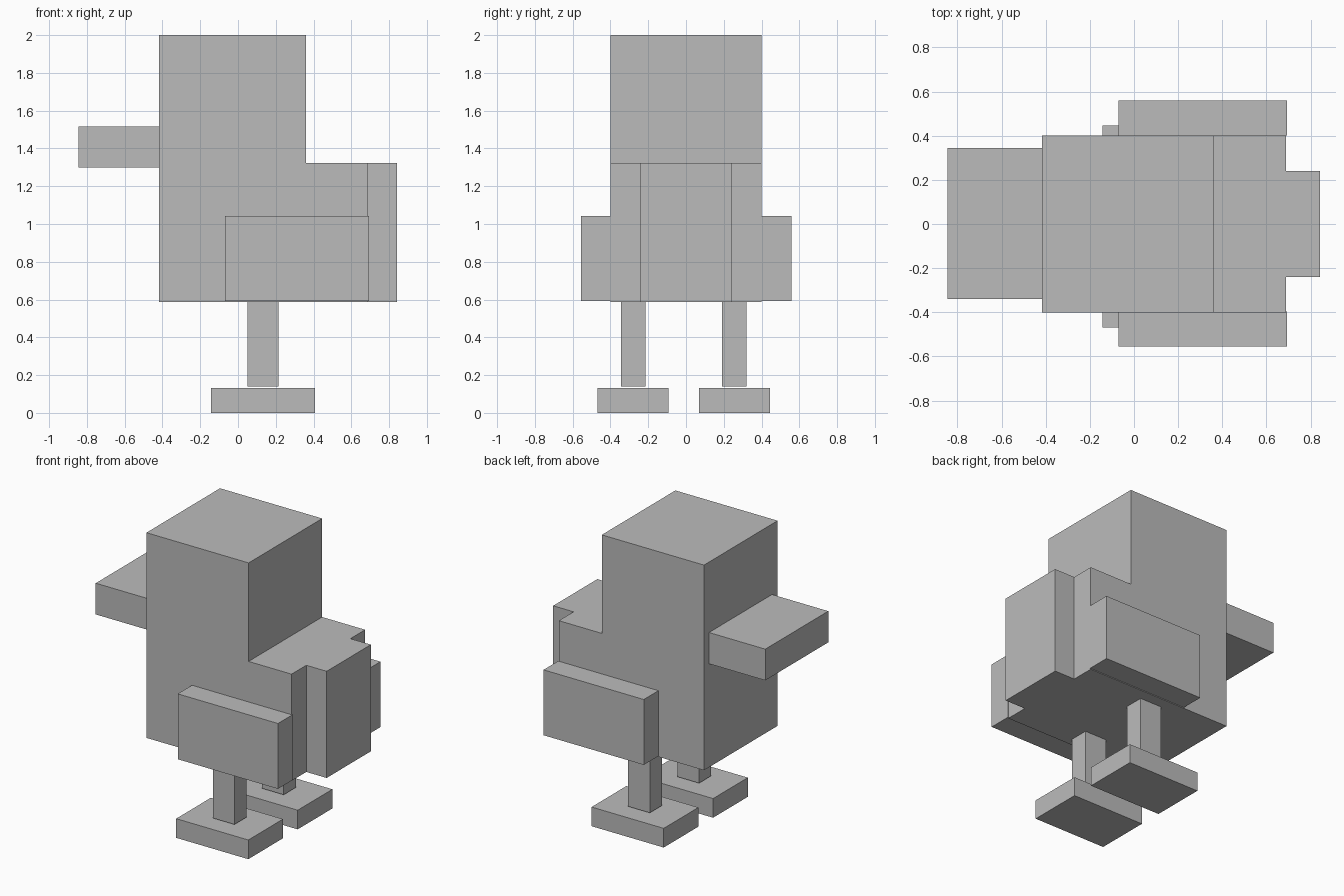
import bpy
import bmesh
from mathutils import Vector

cube = bpy.data.objects.get("Cube")
if cube:
    bpy.data.objects.remove(cube, do_unlink=True)

grey = bpy.data.materials.new("plain grey")
grey.use_nodes = True
color = (0.5, 0.5, 0.5, 1)
grey.diffuse_color = color
grey.node_tree.nodes["Principled BSDF"].inputs["Base Color"].default_value = color


def finish(bm, name):
    bmesh.ops.recalc_face_normals(bm, faces=bm.faces)
    mesh = bpy.data.meshes.new(name)
    bm.to_mesh(mesh)
    bm.free()
    mesh.materials.append(grey)
    bpy.context.collection.objects.link(bpy.data.objects.new(name, mesh))


def box(name, x, y, z):
    """Box spanning the given (low, high) ranges."""
    bm = bmesh.new()
    bmesh.ops.create_cube(bm, size=1)
    for v in bm.verts:
        v.co = Vector([(lo + hi) / 2 + c * (hi - lo)
                       for c, (lo, hi) in zip(v.co, (x, y, z))])
    finish(bm, name)


# Body: stepped side profile extruded across the width
HALF, TAIL_HALF, REAR, BASE = 0.4, 0.24, 0.688, 0.588
profile = [(-0.417, BASE), (REAR, BASE), (REAR, 1.322),
           (0.361, 1.322), (0.361, 2), (-0.417, 2)]
bm = bmesh.new()
side = bm.faces.new([bm.verts.new((x, -HALF, z)) for x, z in profile])
ext = bmesh.ops.extrude_face_region(bm, geom=[side], use_keep_orig=True)
bmesh.ops.translate(bm, vec=(0, 2 * HALF, 0),
                    verts=[g for g in ext["geom"] if isinstance(g, bmesh.types.BMVert)])

# Tail: middle strip of the rear face pulled backwards
for y in (-TAIL_HALF, TAIL_HALF):
    bmesh.ops.bisect_plane(bm, geom=bm.verts[:] + bm.edges[:] + bm.faces[:],
                           plane_co=(0, y, 0), plane_no=(0, 1, 0))
middle = [f for f in bm.faces
          if f.calc_center_median().x > REAR - 0.01
          and abs(f.calc_center_median().y) < 0.1]
ext = bmesh.ops.extrude_face_region(bm, geom=middle)
bmesh.ops.translate(bm, vec=(0.155, 0, 0),
                    verts=[g for g in ext["geom"] if isinstance(g, bmesh.types.BMVert)])
bmesh.ops.delete(bm, geom=[f for f in middle if f.is_valid], context="FACES")
finish(bm, "body_and_tail")

# Beak
box("beak", (-0.845, -0.417), (-0.34, 0.345), (1.3, 1.515))

# Wings, legs and feet on both sides; the legs sit slightly off centre
OFFSET = -0.012
for name, s in (("right", 1), ("left", -1)):
    def span(near, far, shift):
        return tuple(sorted((s * near + shift, s * far + shift)))

    box(name + "_wing", (-0.07, 0.693), span(0.398, 0.557, 0.002), (0.593, 1.043))
    box(name + "_leg", (0.05, 0.215), span(0.202, 0.333, OFFSET), (0.14, BASE))
    box(name + "_foot", (-0.142, 0.407), span(0.08, 0.457, OFFSET), (0, 0.132))
